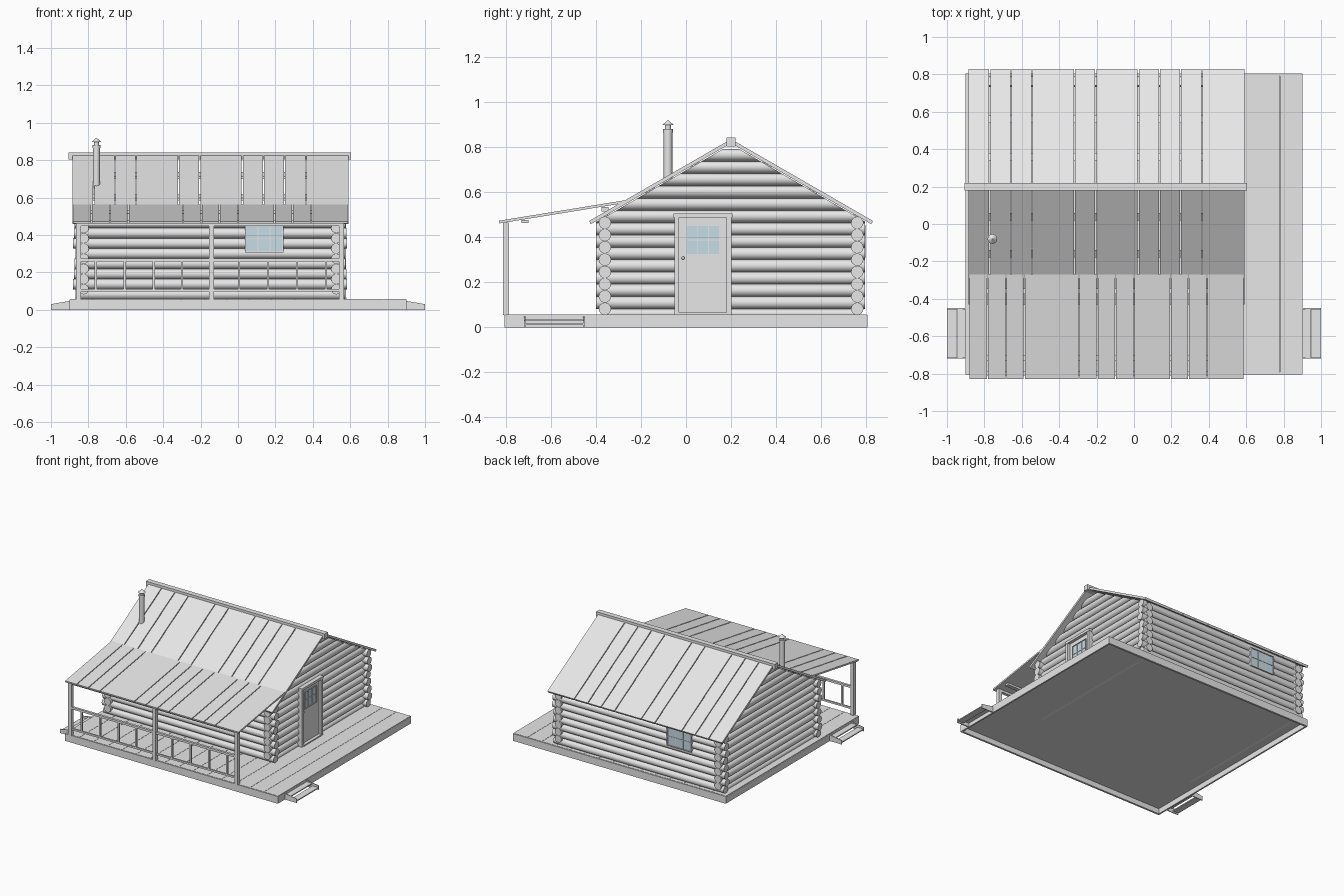
import bpy, bmesh, math
from mathutils import Vector, Matrix

if "Cube" in bpy.data.objects:
    bpy.data.objects.remove(bpy.data.objects["Cube"])


def material(name, rgb):
    m = bpy.data.materials.new(name)
    m.diffuse_color = (*rgb, 1)
    m.use_nodes = True
    m.node_tree.nodes["Principled BSDF"].inputs["Base Color"].default_value = m.diffuse_color
    return m


GREY = material("pale grey", (0.8, 0.8, 0.8))
GLASS = material("window blue", (0.58, 0.72, 0.8))


def finish(name, bm, mat=GREY, smooth=False):
    bmesh.ops.recalc_face_normals(bm, faces=bm.faces[:])
    me = bpy.data.meshes.new(name)
    bm.to_mesh(me)
    bm.free()
    me.materials.append(mat)
    ob = bpy.data.objects.new(name, me)
    bpy.context.collection.objects.link(ob)
    if smooth:
        bpy.ops.object.select_all(action='DESELECT')
        ob.select_set(True)
        bpy.context.view_layer.objects.active = ob
        bpy.ops.object.shade_smooth_by_angle(angle=math.radians(40))
    return ob


def add_box(bm, x0, x1, y0, y1, z0, z1):
    m = Matrix.Translation(((x0 + x1) / 2, (y0 + y1) / 2, (z0 + z1) / 2))
    bmesh.ops.create_cube(bm, size=1, matrix=m @ Matrix.Diagonal((x1 - x0, y1 - y0, z1 - z0, 1)))


def boxes(name, items, mat=GREY):
    bm = bmesh.new()
    for b in items:
        add_box(bm, *b)
    return finish(name, bm, mat)


def add_prism(bm, pts, a, b, axis='x'):
    """Extrude a profile: (y, z) points along x, or (x, z) points along y."""
    place = (lambda p, t: (t, p[0], p[1])) if axis == 'x' else (lambda p, t: (p[0], t, p[1]))
    f = bm.faces.new([bm.verts.new(place(p, a)) for p in pts])
    ext = bmesh.ops.extrude_face_region(bm, geom=[f])
    vs = [v for v in ext['geom'] if isinstance(v, bmesh.types.BMVert)]
    bmesh.ops.translate(bm, verts=vs, vec=(b - a, 0, 0) if axis == 'x' else (0, b - a, 0))


def add_rod(bm, p, q, r, r2=None, seg=16):
    p, q = Vector(p), Vector(q)
    d = q - p
    m = Matrix.Translation((p + q) / 2) @ d.to_track_quat('Z', 'Y').to_matrix().to_4x4()
    bmesh.ops.create_cone(bm, cap_ends=True, segments=seg, radius1=r,
                          radius2=r if r2 is None else r2, depth=d.length, matrix=m)


# Deck: boards on an open skirt
S = 0.12
boxes("deck_boards", [(-0.9 + S * i + 0.001, -0.9 + S * (i + 1) - 0.001, -0.8, 0.8, 0.045, 0.057)
                      for i in range(15)])
boxes("deck_underlay", [(-0.89, 0.89, -0.79, 0.79, 0.040, 0.046)])
boxes("deck_skirt", [(-0.9, 0.9, -0.805, -0.79, 0, 0.055), (-0.9, 0.9, 0.79, 0.805, 0, 0.055),
                     (-0.9, -0.888, -0.79, 0.79, 0, 0.05), (0.888, 0.9, -0.79, 0.79, 0, 0.05)])

# Side steps
for side, s in (("left", -1), ("right", 1)):
    bm = bmesh.new()
    for y in (-0.72, -0.457):
        add_prism(bm, [(s * 0.9, 0.0), (s * 1.0, 0.0), (s * 1.0, 0.03), (s * 0.9, 0.047)],
                  y, y + 0.007, 'y')
    for xa, xb, z in ((0.9, 0.945, 0.036), (0.95, 1.0, 0.018)):
        add_box(bm, min(s * xa, s * xb), max(s * xa, s * xb), -0.715, -0.455, z - 0.008, z)
    finish(side + "_steps", bm)

# Log walls: alternating courses, crossing at the corners
R, DZ = 0.0275, 0.0545
XL, XR, YF, YB = -0.825, 0.525, -0.36, 0.76
for name, y in (("front_log_wall", YF), ("back_log_wall", YB)):
    bm = bmesh.new()
    for k in range(8):
        e = 0.004 * ((k * 3) % 4)
        add_rod(bm, (XL - 0.044 - e, y, 0.0825 + DZ * k), (XR + 0.046 + e, y, 0.0825 + DZ * k), R)
    finish(name, bm, smooth=True)

# Side walls rise into the gable and are trimmed to the roof slope
SL = 0.363 / 0.63
for name, x in (("left_log_wall", XL), ("right_log_wall", XR)):
    bm = bmesh.new()
    add_rod(bm, (x, YF, 0.06), (x, YB, 0.06), R * 0.8)
    for k in range(13):
        z = 0.1095 + DZ * k
        e = 0.004 * ((k * 3) % 3)
        add_rod(bm, (x, YF - 0.04 - e, z), (x, YB + 0.035 + e, z), R)
    for s in (1, -1):
        cut = bmesh.ops.bisect_plane(bm, geom=bm.verts[:] + bm.edges[:] + bm.faces[:],
                                     plane_co=(0, 0.2, 0.812), plane_no=(0, s * SL, 1),
                                     clear_outer=True)
        bmesh.ops.holes_fill(bm, edges=[g for g in cut['geom_cut']
                                        if isinstance(g, bmesh.types.BMEdge)], sides=0)
    finish(name, bm, smooth=True)


# Roofs made of planks; some seams are open gaps
def planks(name, pts, x0, x1, n, closed):
    bm = bmesh.new()
    w = (x1 - x0) / n
    for i in range(n):
        a = x0 + w * i + (0 if i == 0 or i in closed else 0.003)
        b = x0 + w * (i + 1) - (0 if i == n - 1 or i + 1 in closed else 0.003)
        add_prism(bm, pts, a, b)
    finish(name, bm)


for name, s in (("back_roof", 1), ("front_roof", -1)):
    planks(name, [(0.2, 0.835), (0.2 + s * 0.63, 0.472), (0.2 + s * 0.622, 0.458), (0.2, 0.817)],
           -0.885, 0.59, 13, (4, 7, 12))
    bm = bmesh.new()
    for d in (0.16, 0.36, 0.56):
        t = 0.816 - SL * d
        add_prism(bm, [(0.2 + s * (d - 0.02), t + SL * 0.02), (0.2 + s * (d + 0.02), t - SL * 0.02),
                       (0.2 + s * (d + 0.02), t - SL * 0.02 - 0.012),
                       (0.2 + s * (d - 0.02), t + SL * 0.02 - 0.012)], -0.8, 0.5)
    finish(name + "_battens", bm)
planks("porch_roof", [(-0.27, 0.564), (-0.83, 0.473), (-0.828, 0.461), (-0.27, 0.552)],
       -0.88, 0.585, 15, (4, 5, 10, 14))
boxes("porch_battens", [(-0.85, 0.555, -0.73, -0.70, 0.462, 0.477),
                        (-0.85, 0.555, -0.375, -0.345, 0.515, 0.534)])
boxes("ridge_cap", [(-0.905, 0.605, 0.18, 0.22, 0.803, 0.842)])

# Porch posts, beam and railing
boxes("porch_posts", [(x, x + 0.027, -0.812, -0.785, 0.055, 0.463) for x in (-0.867, -0.154, 0.539)])
boxes("porch_beam", [(-0.867, 0.566, -0.81, -0.787, 0.447, 0.465)])
rail = [(-0.85, 0.55, -0.808, -0.79, 0.258, 0.274), (-0.85, 0.55, -0.805, -0.792, 0.097, 0.11)]
rail += [(x - 0.006, x + 0.006, -0.805, -0.793, 0.105, 0.262)
         for x in (-0.76, -0.605, -0.45, -0.30, 0.005, 0.16, 0.316, 0.47)]
boxes("porch_railing", rail)


# Windows: u runs along the wall, d is the depth range outwards from the wall
def window(name, place, u0, u1, z0, z1, d, f=0.006):
    """Frame, 3 x 2 glazing bars and a thin pane; place() maps (u0, u1, d0, d1, z0, z1) to a box."""
    d0, d1 = d
    parts = [(u0 - f, u0, d0, d1, z0 - f, z1 + f), (u1, u1 + f, d0, d1, z0 - f, z1 + f),
             (u0, u1, d0, d1, z0 - f, z0), (u0, u1, d0, d1, z1, z1 + f)]
    g = d1 - 0.006
    for i in (1, 2):
        u = u0 + (u1 - u0) * i / 3
        parts.append((u - 0.002, u + 0.002, g, g + 0.003, z0, z1))
    zm = (z0 + z1) / 2
    parts.append((u0, u1, g, g + 0.003, zm - 0.002, zm + 0.002))
    boxes(name + "_frame", [place(*p) for p in parts])
    boxes(name + "_glass", [place(u0, u1, g - 0.005, g, z0, z1)], GLASS)


window("front_window", lambda a, b, c, d, e, f: (a, b, YF - d, YF - c, e, f),
       0.043, 0.236, 0.313, 0.447, (0.0, 0.037))
window("back_window", lambda a, b, c, d, e, f: (a, b, YB + c, YB + d, e, f),
       -0.595, -0.40, 0.313, 0.447, (0.0, 0.037))

# Door in the right wall
boxes("door_panel", [(0.51, 0.557, -0.03, 0.18, 0.057, 0.487)])
boxes("door_frame", [(0.51, 0.577, -0.052, -0.03, 0.057, 0.487), (0.51, 0.577, 0.18, 0.203, 0.057, 0.487),
                     (0.51, 0.58, -0.055, 0.206, 0.487, 0.505), (0.51, 0.58, -0.03, 0.18, 0.057, 0.066)])
window("door_window", lambda a, b, c, d, e, f: (XR + c, XR + d, a, b, e, f),
       0.005, 0.147, 0.325, 0.45, (0.03, 0.0385), 0.003)
bm = bmesh.new()
bmesh.ops.create_uvsphere(bm, u_segments=12, v_segments=8, radius=0.007,
                          matrix=Matrix.Translation((0.566, -0.013, 0.307)))
finish("door_knob", bm, smooth=True)

# Stove pipe with a conical cap
bm = bmesh.new()
cx, cy = -0.757, -0.08
for z0, z1, r0, r1 in ((0.62, 0.865, 0.019, 0.019), (0.865, 0.88, 0.022, 0.022),
                       (0.88, 0.897, 0.014, 0.014), (0.897, 0.919, 0.026, 0.002)):
    add_rod(bm, (cx, cy, z0), (cx, cy, z1), r0, r1)
finish("stove_pipe", bm, smooth=True)
